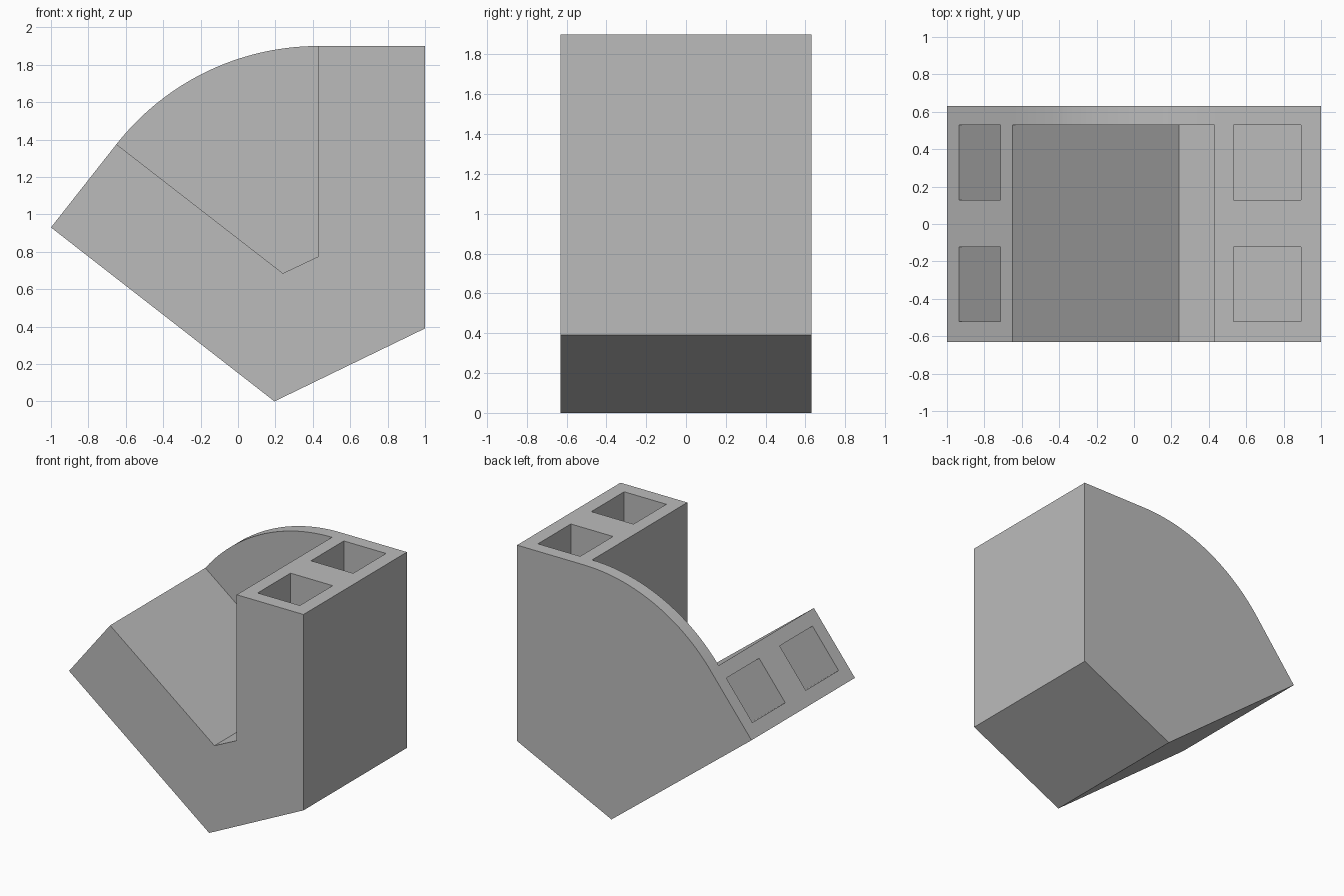
import bpy
import bmesh
from math import sin, cos, atan2, hypot
from mathutils import Matrix, Vector

default = bpy.data.objects.get("Cube")
if default:
    bpy.data.objects.remove(default, do_unlink=True)

HALF_DEPTH = 0.63
PLATE_FRONT = 0.53      # front surface of the rear side plate
POCKET_DEPTH = 1.12

grey = bpy.data.materials.new("plain grey")
grey.use_nodes = True
colour = (0.5, 0.5, 0.5, 1)
grey.diffuse_color = colour
grey.node_tree.nodes["Principled BSDF"].inputs["Base Color"].default_value = colour


def add_object(name, bm):
    bmesh.ops.recalc_face_normals(bm, faces=bm.faces)
    mesh = bpy.data.meshes.new(name)
    bm.to_mesh(mesh)
    bm.free()
    mesh.materials.append(grey)
    obj = bpy.data.objects.new(name, mesh)
    bpy.context.collection.objects.link(obj)
    return obj


def prism(name, profile, y0, y1):
    """Extrude an x-z profile from y0 to y1."""
    bm = bmesh.new()
    face = bm.faces.new([bm.verts.new((x, y0, z)) for x, z in profile])
    new = bmesh.ops.extrude_face_region(bm, geom=[face])["geom"]
    verts = [v for v in new if isinstance(v, bmesh.types.BMVert)]
    bmesh.ops.translate(bm, vec=(0, y1 - y0, 0), verts=verts)
    return add_object(name, bm)


def pocket(name, mouth, y, angle):
    """Box cutter whose mouth is centred on an end face, running inward."""
    length = POCKET_DEPTH + 0.2
    bm = bmesh.new()
    bmesh.ops.create_cube(bm, size=1)
    place = (Matrix.Translation((mouth[0], y, mouth[1]))
             @ Matrix.Rotation(angle, 4, 'Y')
             @ Matrix.Translation((0, 0, 0.2 - length / 2))
             @ Matrix.Diagonal((0.36, 0.40, length, 1)))
    bmesh.ops.transform(bm, matrix=place, verts=bm.verts)
    return add_object(name, bm)


def cut(target, cutter):
    cutter.hide_render = True
    mod = target.modifiers.new("cut", 'BOOLEAN')
    mod.operation = 'DIFFERENCE'
    mod.solver = 'EXACT'
    mod.object = cutter
    bpy.context.view_layer.objects.active = target
    bpy.ops.object.modifier_apply(modifier=mod.name)
    bpy.data.objects.remove(cutter, do_unlink=True)


# Outer outline: angled arm, chamfered base, upright column and curved top
column_edge, top = 0.43, 1.90
arm_tip, arm_shoulder = Vector((-1, 0.93)), Vector((-0.65, 1.375))
radius = 1.373
centre = Vector((column_edge, top - radius))
sweep = atan2(centre.x - arm_shoulder.x, arm_shoulder.y - centre.y)
segments = 40
arc = [(centre.x - radius * sin(sweep * i / segments),
        centre.y + radius * cos(sweep * i / segments)) for i in range(segments + 1)]
outline = [tuple(arm_tip), (0.195, 0), (1, 0.39), (1, top)] + arc
body = prism("angled_holder_body", outline, -HALF_DEPTH, HALF_DEPTH)

# Open channel between the arm and column, closed at the back by the side plate
channel = [(column_edge, 0.775), (column_edge, 2.2), (-1.1, 2.2),
           (-1.1, 1.724), (0.24, 0.685)]
cut(body, prism("channel_cutter", channel, -1, PLATE_FRONT))

# Paired deep pockets in the column top and in the arm end
arm_mouth = (arm_tip + arm_shoulder) / 2
end_edge = arm_shoulder - arm_tip
arm_angle = -atan2(end_edge.y, end_edge.x)
for y in (-0.322, 0.328):
    cut(body, pocket("column_pocket_cutter", (0.713, top), y, 0))
    cut(body, pocket("arm_pocket_cutter", arm_mouth, y, arm_angle))
